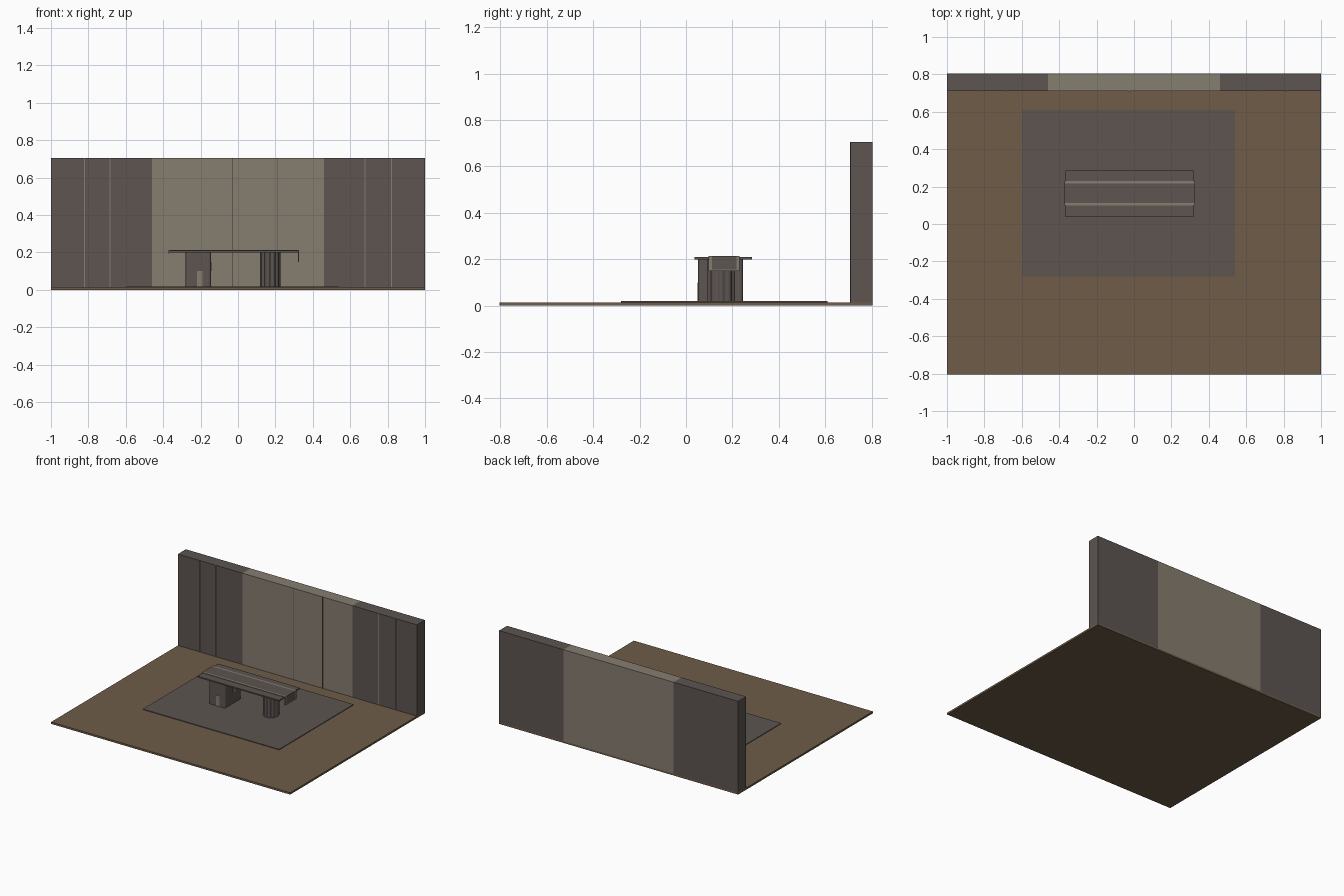
import bpy, bmesh, math

if "Cube" in bpy.data.objects:
    bpy.data.objects.remove(bpy.data.objects["Cube"])


def mat(name, rgb):
    m = bpy.data.materials.new(name)
    m.diffuse_color = (*rgb, 1)
    m.use_nodes = True
    m.node_tree.nodes["Principled BSDF"].inputs["Base Color"].default_value = m.diffuse_color
    return m


BROWN = mat("brown_floor", (0.156, 0.107, 0.065))
DARK = mat("dark_taupe", (0.109, 0.089, 0.082))
LIGHT = mat("light_taupe", (0.235, 0.205, 0.162))


def finish(name, bm, material):
    bmesh.ops.recalc_face_normals(bm, faces=bm.faces)
    me = bpy.data.meshes.new(name)
    bm.to_mesh(me)
    bm.free()
    me.materials.append(material)
    ob = bpy.data.objects.new(name, me)
    bpy.context.collection.objects.link(ob)
    return ob


def box(name, x, y, z, material, bevel=0):
    bm = bmesh.new()
    bmesh.ops.create_cube(bm, size=1)
    for v in bm.verts:
        v.co = [a[0] + (c + 0.5) * (a[1] - a[0]) for a, c in zip((x, y, z), v.co)]
    if bevel:  # round the upright edges only
        up = [e for e in bm.edges if abs(e.verts[0].co.z - e.verts[1].co.z) > 1e-4]
        bmesh.ops.bevel(bm, geom=up, offset=bevel, segments=3, profile=0.5, affect='EDGES')
    return finish(name, bm, material)


def prism(name, pts, z0, z1, material):
    bm = bmesh.new()
    f = bm.faces.new([bm.verts.new((x, y, z0)) for x, y in pts])
    r = bmesh.ops.extrude_face_region(bm, geom=[f])
    for v in r["geom"]:
        if isinstance(v, bmesh.types.BMVert):
            v.co.z = z1
    return finish(name, bm, material)


# Floor and rug
box("floor", (-1, 1), (-0.805, 0.805), (0, 0.014), BROWN)
box("rug", (-0.6, 0.54), (-0.28, 0.61), (0.014, 0.019), DARK)

# Back wall: two dark outer panels and a light centre
WY, WZ = (0.71, 0.805), (0.014, 0.705)
box("wall_left", (-1, -0.46), WY, WZ, DARK)
box("wall_centre", (-0.46, 0.46), WY, WZ, LIGHT)
box("wall_right", (0.46, 1), WY, WZ, DARK)

# Thin upright joint strips on the wall front
for i, x in enumerate((-0.82, -0.685, 0.68, 0.82)):
    box(f"light_joint_{i}", (x - 0.003, x + 0.003), (0.708, 0.712), WZ, LIGHT)
for i, x in enumerate((-0.03, 0.21)):
    box(f"dark_joint_{i}", (x - 0.002, x + 0.002), (0.708, 0.712), WZ, DARK)

# Table top
box("table_top", (-0.365, 0.317), (0.037, 0.285), (0.199, 0.209), DARK)

# Left slab leg with pale patches
box("left_leg", (-0.28, -0.145), (0.052, 0.245), (0.017, 0.2), DARK, 0.012)
box("left_leg_front_patch", (-0.22, -0.19), (0.049, 0.054), (0.019, 0.1), LIGHT)
box("left_leg_side_patch", (-0.147, -0.142), (0.15, 0.175), (0.1, 0.15), LIGHT)

# Right fluted column leg
N = 48
pts = []
for i in range(N):
    a = 2 * math.pi * i / N
    k = 1 - 0.13 * (1 - abs(math.cos(5 * a)))
    pts.append((0.172 + 0.054 * k * math.cos(a), 0.152 + 0.062 * k * math.sin(a)))
prism("right_leg", pts, 0.017, 0.2, DARK)

# Table runner: dark band with pale borders, draped over both ends
RX = (-0.372, 0.327)
for name, y, m in (("runner_band", (0.113, 0.217), DARK),
                   ("runner_front_border", (0.098, 0.113), LIGHT),
                   ("runner_back_border", (0.217, 0.23), LIGHT)):
    box(name, RX, y, (0.209, 0.213), m)
    box(name + "_left_drop", (RX[0], RX[0] + 0.005), y, (0.195, 0.21), m)
    box(name + "_right_drop", (RX[1] - 0.005, RX[1]), y, (0.155, 0.21), m)
box("runner_end_border", (RX[1] - 0.005, RX[1]), (0.098, 0.23), (0.149, 0.155), LIGHT)
